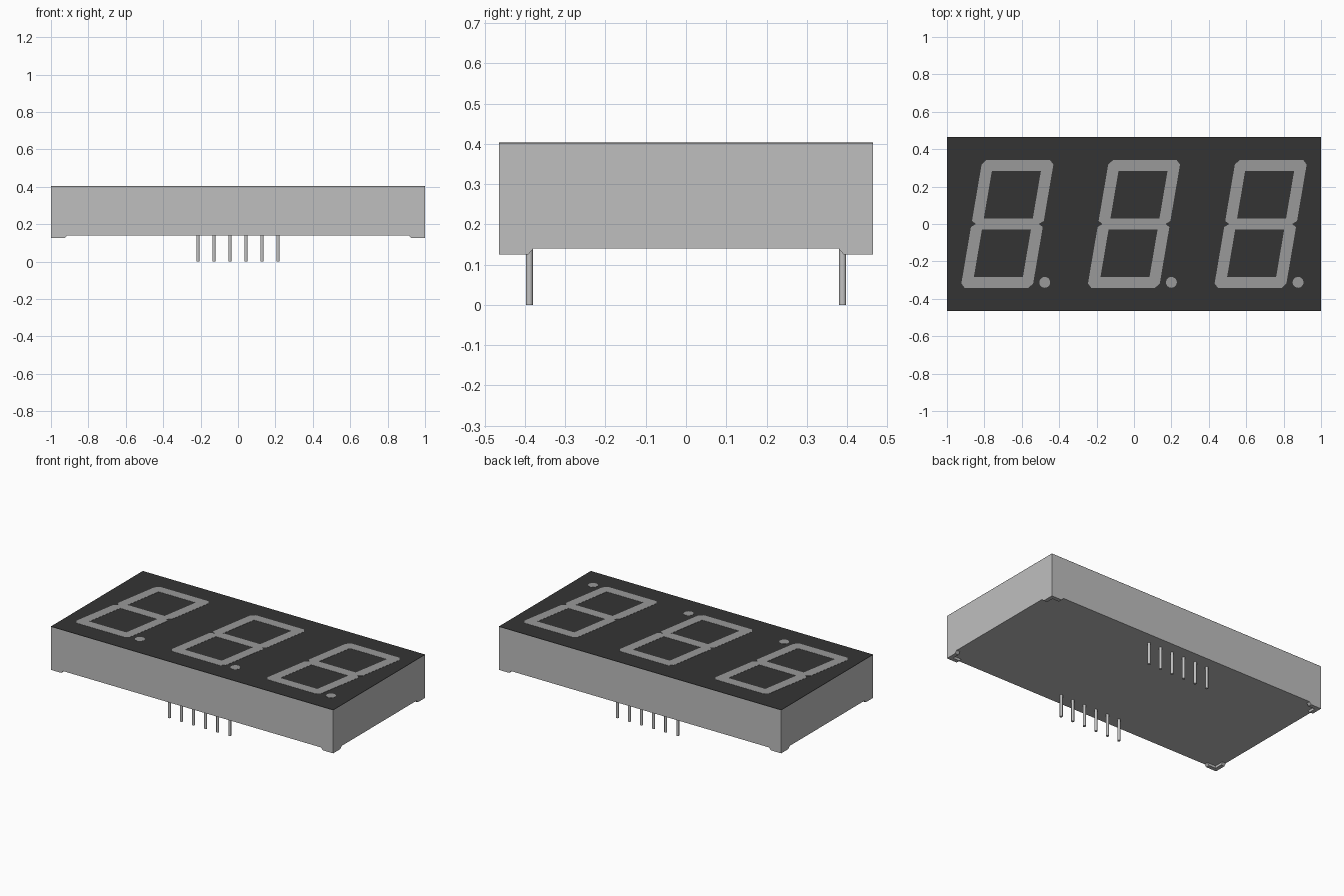
import bpy, bmesh, math

if "Cube" in bpy.data.objects:
    bpy.data.objects.remove(bpy.data.objects["Cube"], do_unlink=True)

HALF_X, HALF_Y = 1.0, 0.465
BASE, TOP = 0.14, 0.401
FACE = 0.403
PITCH = 0.677
SLANT = 0.17


def material(name, grey):
    m = bpy.data.materials.new(name)
    m.use_nodes = True
    colour = (grey, grey, grey, 1)
    m.diffuse_color = colour
    m.node_tree.nodes["Principled BSDF"].inputs["Base Color"].default_value = colour
    return m


light_grey = material("light grey plastic", 0.52)
black = material("black face", 0.034)
mid_grey = material("segment grey", 0.32)
metal = material("pin metal", 0.54)


def finish(bm, name, mat):
    bmesh.ops.recalc_face_normals(bm, faces=bm.faces)
    mesh = bpy.data.meshes.new(name)
    bm.to_mesh(mesh)
    bm.free()
    mesh.materials.append(mat)
    obj = bpy.data.objects.new(name, mesh)
    bpy.context.collection.objects.link(obj)
    return obj


def prism(bm, lower, upper, z0, z1):
    """Solid between two outlines with the same number of points."""
    a = [bm.verts.new((x, y, z0)) for x, y in lower]
    b = [bm.verts.new((x, y, z1)) for x, y in upper]
    bm.faces.new(a[::-1])
    bm.faces.new(b)
    for i in range(len(a)):
        j = (i + 1) % len(a)
        bm.faces.new((a[i], a[j], b[j], b[i]))


def box(name, z0, z1, mat):
    bm = bmesh.new()
    outline = [(-HALF_X, -HALF_Y), (HALF_X, -HALF_Y), (HALF_X, HALF_Y), (-HALF_X, HALF_Y)]
    prism(bm, outline, outline, z0, z1)
    return finish(bm, name, mat)


# Housing and dark face plate
box("housing", BASE, TOP, light_grey)
box("face_plate", TOP, FACE, black)


# L-shaped corner feet with sloping ends
def foot_outline(arm, sx, sy, t=0.025):
    pts = [(0, 0), (arm, 0), (arm, t), (t, t), (t, arm), (0, arm)]
    return [(sx * (HALF_X - x), sy * (HALF_Y - y)) for x, y in pts]


bm = bmesh.new()
for sx in (-1, 1):
    for sy in (-1, 1):
        prism(bm, foot_outline(0.073, sx, sy), foot_outline(0.086, sx, sy), 0.125, BASE)
finish(bm, "corner_feet", light_grey)

# Digits: a quarter of the figure, mirrored twice and slanted
QUARTER = [(0, .342), (0, .283), (.131, .283), (.131, .03), (0, .03),
           (0, 0), (.168, 0), (.192, .016), (.192, .318), (.17, .342)]
for n, side in enumerate(("right", "middle", "left")):
    centre = (n - 1) * PITCH
    bm = bmesh.new()
    for sx in (-1, 1):
        for sy in (-1, 1):
            pts = [(centre + sx * x + SLANT * sy * y, sy * y) for x, y in QUARTER]
            prism(bm, pts, pts, FACE, FACE + 0.001)
    finish(bm, side + "_digit", mid_grey)

    # Decimal point
    bm = bmesh.new()
    ring = [(centre + 0.2 + 0.029 * math.cos(k * math.tau / 24),
             -0.312 + 0.029 * math.sin(k * math.tau / 24)) for k in range(24)]
    prism(bm, ring, ring, FACE, FACE + 0.001)
    finish(bm, side + "_decimal_point", mid_grey)

# Two rows of six round pins
for row, y in (("front", -0.389), ("back", 0.389)):
    for i in range(6):
        bpy.ops.mesh.primitive_cylinder_add(
            vertices=16, radius=0.0088, depth=BASE + 0.01,
            location=((i - 2.5) * 0.0857, y, (BASE + 0.01) / 2))
        pin = bpy.context.object
        pin.name = f"{row}_pin_{i + 1}"
        pin.data.materials.append(metal)
        bpy.ops.object.shade_smooth_by_angle()
